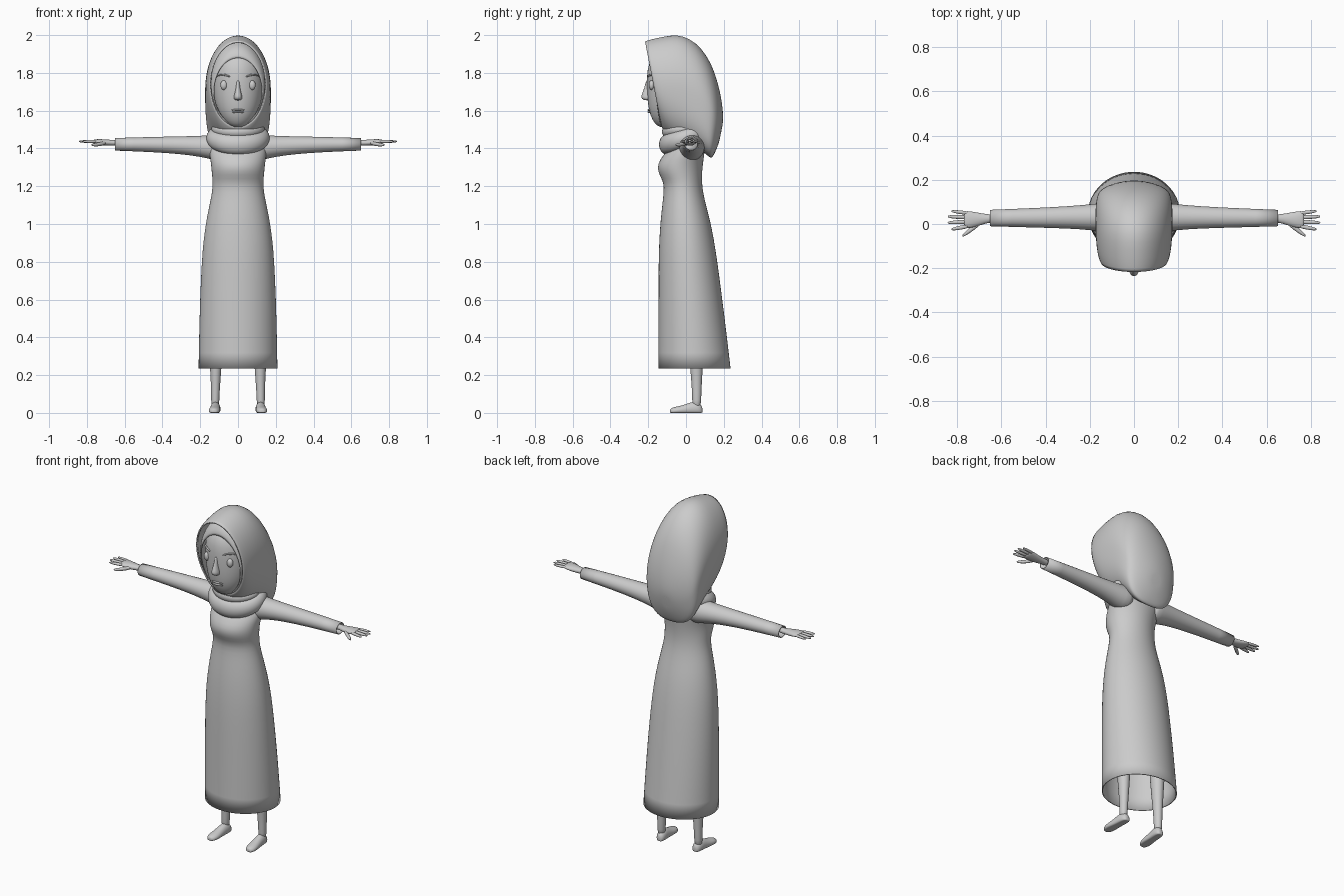
import bpy, bmesh, math
from mathutils import Vector as V

grey = bpy.data.materials.new("soft grey")
grey.diffuse_color = (0.6, 0.6, 0.6, 1)


def ring(c, u, v, n=24, p_low=2.0):
    """Oval around c with half axes u and v; the -v half can be squarer."""
    c, u, v = V(c), V(u), V(v)
    pts = []
    for i in range(n):
        a = 2 * math.pi * i / n
        ca, sa = math.cos(a), math.sin(a)
        e = 2 / p_low if sa < 0 else 1.0
        pts.append(c + u * math.copysign(abs(ca) ** e, ca) + v * math.copysign(abs(sa) ** e, sa))
    return pts


def loft(name, rings, caps=(True, True), closed=False, mirror=False, shell=0, sub=1):
    bm = bmesh.new()
    rows = [[bm.verts.new(p) for p in r] for r in rings]
    n = len(rows[0])
    for k in range(len(rows) if closed else len(rows) - 1):
        a, b = rows[k], rows[(k + 1) % len(rows)]
        for i in range(n):
            j = (i + 1) % n
            bm.faces.new((a[i], a[j], b[j], b[i]))
    # fan caps
    for flag, row in ((caps[0], rows[0]), (caps[1], rows[-1])):
        if flag and not closed:
            mid = bm.verts.new(sum((v.co for v in row), V()) / n)
            for i in range(n):
                bm.faces.new((row[i], row[(i + 1) % n], mid))
    bmesh.ops.recalc_face_normals(bm, faces=bm.faces[:])
    me = bpy.data.meshes.new(name)
    bm.to_mesh(me)
    # open lofts: make sure the normals point outward
    bm.free()
    ob = bpy.data.objects.new(name, me)
    bpy.context.collection.objects.link(ob)
    me.materials.append(grey)
    for f in me.polygons:
        f.use_smooth = True
    if mirror:
        m = ob.modifiers.new("mirror", 'MIRROR')
        m.use_mirror_merge = False
    if sub:
        s = ob.modifiers.new("smooth", 'SUBSURF')
        s.levels = s.render_levels = sub
    if shell:
        s = ob.modifiers.new("shell", 'SOLIDIFY')
        s.thickness, s.offset = shell, -1
    return ob


def level(z, rx, yf, yb, n=32):
    """Horizontal oval given by its front and back y."""
    return ring((0, (yf + yb) / 2, z), (rx, 0, 0), (0, (yb - yf) / 2, 0), n)


def tilted(yt, zt, yb, zb, rx, p=2.0, n=40):
    """Upright oval through a top and a bottom point on the centre plane."""
    t, b = V((0, yt, zt)), V((0, yb, zb))
    return ring((t + b) / 2, (rx, 0, 0), (t - b) / 2, n, p)


def cross(x, y, z, ry, rz, n=16):
    return ring((x, y, z), (0, ry, 0), (0, 0, rz), n)


# Long dress, open at the hem
loft("dress", [level(*r) for r in (
    (0.235, 0.21, -0.148, 0.237), (0.4, 0.207, -0.147, 0.218), (0.6, 0.202, -0.146, 0.193),
    (0.8, 0.193, -0.146, 0.167), (0.92, 0.183, -0.142, 0.148), (1.02, 0.168, -0.135, 0.128),
    (1.1, 0.152, -0.126, 0.106), (1.17, 0.137, -0.118, 0.09), (1.22, 0.134, -0.118, 0.085),
    (1.26, 0.138, -0.142, 0.085), (1.30, 0.142, -0.153, 0.088), (1.34, 0.146, -0.14, 0.093),
    (1.39, 0.155, -0.10, 0.10), (1.44, 0.14, -0.06, 0.1), (1.47, 0.09, -0.04, 0.09))],
    caps=(False, True), shell=0.006)

# Sleeves, with an open cuff
loft("sleeve", [cross(*r) for r in (
    (0.07, 0.03, 1.405, 0.075, 0.075), (0.13, 0.03, 1.405, 0.068, 0.068),
    (0.19, 0.031, 1.411, 0.06, 0.057), (0.30, 0.03, 1.417, 0.051, 0.048),
    (0.45, 0.028, 1.421, 0.045, 0.041), (0.65, 0.027, 1.422, 0.038, 0.034))],
    caps=(True, False), mirror=True, shell=0.005)

# Hands
loft("palm", [cross(*r) for r in (
    (0.62, 0.025, 1.43, 0.018, 0.016), (0.66, 0.025, 1.43, 0.019, 0.015),
    (0.69, 0.022, 1.43, 0.027, 0.017), (0.725, 0.02, 1.433, 0.036, 0.017),
    (0.755, 0.02, 1.436, 0.04, 0.013), (0.768, 0.02, 1.437, 0.036, 0.009))], mirror=True)
fingers = (("little_finger", (0.75, 0.049), (0.825, 0.058), 0.009),
           ("ring_finger", (0.75, 0.030), (0.842, 0.034), 0.010),
           ("middle_finger", (0.75, 0.010), (0.842, 0.006), 0.010),
           ("index_finger", (0.75, -0.010), (0.825, -0.024), 0.010),
           ("thumb", (0.70, 0.002), (0.775, -0.053), 0.013))
for name, a, b, r in fingers:
    drop = -0.018 if name == "thumb" else 0.0
    rows = []
    for t, s in ((0, 1), (0.5, 1), (0.85, 0.8), (1, 0.4)):
        x, y = a[0] + (b[0] - a[0]) * t, a[1] + (b[1] - a[1]) * t
        rows.append(cross(x, y, 1.437 + drop * min(1, 0.4 + t), r * s, r * 0.85 * s, 10))
    loft(name, rows, mirror=True)

# Legs and feet
loft("leg", [ring((x, y, z), (r, 0, 0), (0, r * 1.1, 0), 16) for x, y, z, r in (
    (0.118, 0.052, 0.5, 0.046), (0.118, 0.053, 0.33, 0.037), (0.118, 0.056, 0.2, 0.028),
    (0.12, 0.057, 0.1, 0.022), (0.121, 0.056, 0.03, 0.022))], mirror=True)
foot = []
for y, w, h in ((0.087, 0.012, 0.03), (0.077, 0.024, 0.048), (0.05, 0.028, 0.062), (0.02, 0.027, 0.055),
                (-0.02, 0.030, 0.040), (-0.05, 0.032, 0.034), (-0.075, 0.025, 0.027), (-0.085, 0.012, 0.02)):
    pts = ring((0.122 - 0.06 * y, y, 0.35 * h), (w, 0, 0), (0, 0, 0.65 * h), 16)
    foot.append([V((p.x, p.y, max(p.z, 0))) for p in pts])
loft("foot", foot, mirror=True)

# Head
loft("head", [level(*r) for r in (
    (1.512, 0.03, -0.14, -0.06), (1.53, 0.066, -0.165, -0.03), (1.57, 0.095, -0.188, 0.0),
    (1.62, 0.116, -0.2, 0.03), (1.68, 0.13, -0.206, 0.06), (1.75, 0.137, -0.208, 0.08),
    (1.82, 0.136, -0.206, 0.085), (1.88, 0.12, -0.186, 0.08), (1.93, 0.08, -0.13, 0.05))])

# Nose, lips, eyes and brows
loft("nose", [ring((0, y, z), (w, 0, 0), (0, d, 0), 12) for y, z, w, d in (
    (-0.2, 1.76, 0.008, 0.012), (-0.203, 1.72, 0.011, 0.018), (-0.206, 1.685, 0.02, 0.03),
    (-0.206, 1.668, 0.025, 0.034), (-0.203, 1.655, 0.018, 0.022))])
for name, z, h in (("upper_lip", 1.604, 0.006), ("lower_lip", 1.592, 0.006)):
    loft(name, [cross(x, -0.196 + 4 * x * x, z, 0.009 * s, h * s, 10)
                for x, s in ((-0.034, 0.3), (-0.018, 0.85), (0, 1), (0.018, 0.85), (0.034, 0.3))])
loft("eye", [ring((0.075, -0.182, 1.735 + 0.026 * math.sin(a)), (0.019 * math.cos(a), 0, 0),
                  (0, 0.016 * math.cos(a), 0), 16)
             for a in [math.radians(d) for d in (-80, -50, -25, 0, 25, 50, 80)]], mirror=True)
loft("brow", [cross(x, y, z, 0.006, h, 8) for x, y, z, h in (
    (0.042, -0.202, 1.780, 0.004), (0.065, -0.194, 1.789, 0.006),
    (0.09, -0.177, 1.792, 0.005), (0.112, -0.152, 1.782, 0.002))], mirror=True)

# Cap worn under the scarf, framing the face
loft("under_cap", [tilted(*r) for r in (
    (-0.19, 1.88, -0.137, 1.522, 0.129), (-0.188, 1.905, -0.13, 1.512, 0.137),
    (-0.155, 1.95, -0.11, 1.50, 0.15), (-0.07, 1.98, -0.06, 1.48, 0.155))],
    caps=(False, False), shell=0.006)

# Head scarf, swept from the face opening to the back drape
loft("head_scarf", [tilted(*r) for r in (
    (-0.217, 1.967, -0.13, 1.515, 0.15, 2), (-0.19, 1.977, -0.118, 1.49, 0.161, 2),
    (-0.12, 1.993, -0.085, 1.46, 0.17, 2.2), (-0.045, 2.004, -0.03, 1.44, 0.174, 2.5),
    (0.02, 1.982, 0.03, 1.42, 0.175, 2.8), (0.08, 1.935, 0.08, 1.39, 0.174, 3),
    (0.135, 1.85, 0.115, 1.36, 0.168, 3), (0.165, 1.76, 0.13, 1.35, 0.157, 2.8),
    (0.185, 1.68, 0.14, 1.352, 0.135, 2.5), (0.196, 1.6, 0.155, 1.38, 0.095, 2.2),
    (0.197, 1.54, 0.175, 1.43, 0.045, 2))],
    caps=(False, True), shell=0.008)

# Scarf folds wrapped round the neck
folds = (("lower_scarf_fold", 0.125, -0.10, 0.09, 1.421, 1.49, 0.045, 0.056),
         ("upper_scarf_fold", 0.108, -0.095, 0.08, 1.488, 1.52, 0.034, 0.034))
for name, rx, yf, yb, zf, zb, thick, tall in folds:
    rows = []
    for i in range(32):
        a = 2 * math.pi * i / 32
        t = (1 - math.cos(a)) / 2
        out = V((math.sin(a), -math.cos(a), 0))
        c = (rx * math.sin(a), yf + (yb - yf) * t, zf + (zb - zf) * t)
        rows.append(ring(c, out * thick, (0, 0, tall * (1 - 0.25 * t)), 14))
    loft(name, rows, closed=True)
